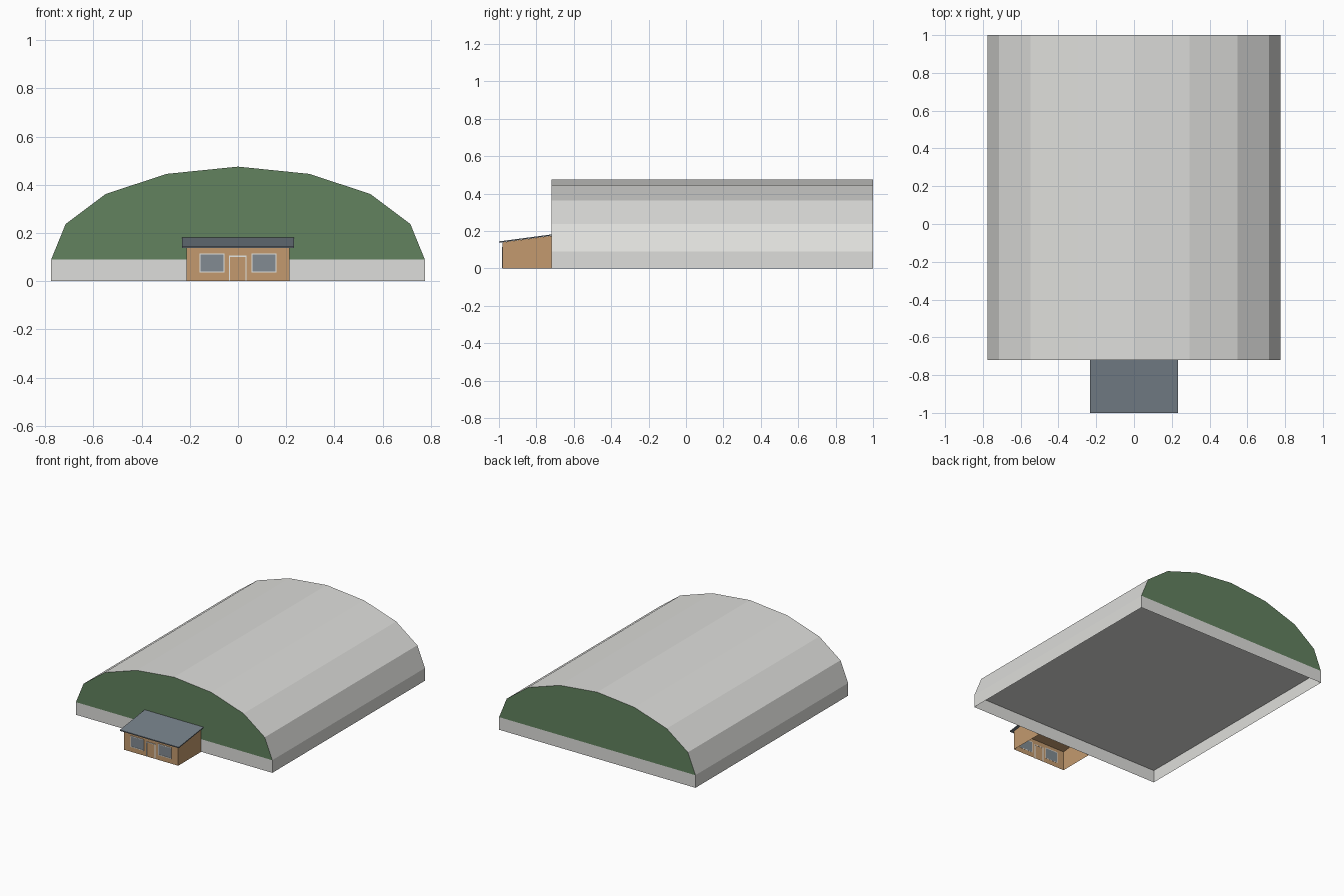
import bpy, bmesh

if "Cube" in bpy.data.objects:
    bpy.data.objects.remove(bpy.data.objects["Cube"])


def material(name, srgb):
    m = bpy.data.materials.new(name)
    lin = [(c / 255 / 12.92) if c < 11 else ((c / 255 + 0.055) / 1.055) ** 2.4 for c in srgb]
    m.diffuse_color = (*lin, 1)
    m.use_nodes = True
    m.node_tree.nodes["Principled BSDF"].inputs["Base Color"].default_value = m.diffuse_color
    return m


GREY = material("light_grey", (222, 222, 219))
GREEN = material("end_green", (98, 130, 95))
WOOD = material("wood_brown", (195, 154, 110))
SLATE = material("roof_slate", (118, 128, 137))
GLASS = material("window_glass", (130, 139, 146))
TRIM = material("trim_white", (235, 235, 232))


def mesh_object(name, bm, mats):
    bmesh.ops.recalc_face_normals(bm, faces=bm.faces)
    me = bpy.data.meshes.new(name)
    bm.to_mesh(me)
    bm.free()
    for m in mats:
        me.materials.append(m)
    ob = bpy.data.objects.new(name, me)
    bpy.context.collection.objects.link(ob)
    return ob


def prism(name, section, axis, a, b, mats, skip=None, paint=None):
    """Extrude a section along x or y; skip and paint pick faces by a rule."""
    bm = bmesh.new()
    place = (lambda p, t: (t, p[0], p[1])) if axis == "x" else (lambda p, t: (p[0], t, p[1]))
    rings = [[bm.verts.new(place(p, t)) for p in section] for t in (a, b)]
    for r in rings:
        bm.faces.new(r)
    n = len(section)
    for i in range(n):
        j = (i + 1) % n
        bm.faces.new((rings[0][i], rings[0][j], rings[1][j], rings[1][i]))
    bmesh.ops.recalc_face_normals(bm, faces=bm.faces)
    bm.normal_update()
    if paint:
        for f in bm.faces:
            f.material_index = paint(f)
    if skip:
        bmesh.ops.delete(bm, geom=[f for f in bm.faces if skip(f)], context="FACES")
    return mesh_object(name, bm, mats)


def box(name, x0, x1, y0, y1, z0, z1, mat):
    return prism(name, [(y0, z0), (y1, z0), (y1, z1), (y0, z1)], "x", x0, x1, [mat])


FRONT, BACK, BASE = -0.72, 1.0, 0.09

# Low perimeter wall, open underneath and on top
prism("base_wall", [(-0.775, 0), (0.775, 0), (0.775, BASE), (-0.775, BASE)], "y",
      FRONT, BACK, [GREY], skip=lambda f: abs(f.normal.z) > 0.9)

# Faceted arched hall with green ends; its flat underside is the floor
half = [(0.775, BASE), (0.715, 0.237), (0.548, 0.362), (0.295, 0.445)]
arch = half + [(0, 0.475)] + [(-x, z) for x, z in reversed(half)]
prism("arched_hall", arch, "y", FRONT, BACK, [GREY, GREEN],
      paint=lambda f: 1 if abs(f.normal.y) > 0.9 else 0)

# Entrance hut walls, open underneath and against the hall
HUT = -0.98
prism("hut_walls", [(HUT, 0), (FRONT, 0), (FRONT, 0.174), (HUT, 0.139)], "x",
      -0.214, 0.214, [WOOD], skip=lambda f: f.normal.z < -0.9 or f.normal.y > 0.9)

# Thin sloping roof
prism("hut_roof", [(-1.0, 0.137), (FRONT, 0.175), (FRONT, 0.181), (-1.0, 0.144)], "x",
      -0.232, 0.232, [SLATE])


def frame(name, x0, x1, z0, z1, sill):
    """Thin trim strips around an opening."""
    t, y0, y1 = 0.005, HUT - 0.004, HUT + 0.001
    box(name + "_left_trim", x0, x0 + t, y0, y1, z0, z1, TRIM)
    box(name + "_right_trim", x1 - t, x1, y0, y1, z0, z1, TRIM)
    box(name + "_top_trim", x0 + t, x1 - t, y0, y1, z1 - t, z1, TRIM)
    if sill:
        box(name + "_sill", x0 + t, x1 - t, y0, y1, z0, z0 + t, TRIM)


# Windows and door
for side, x0 in (("left", -0.16), ("right", 0.056)):
    box(side + "_window_glass", x0 + 0.004, x0 + 0.1, HUT - 0.002, HUT + 0.001, 0.039, 0.111, GLASS)
    frame(side + "_window", x0, x0 + 0.104, 0.035, 0.115, True)
frame("door", -0.038, 0.036, 0.001, 0.106, False)
